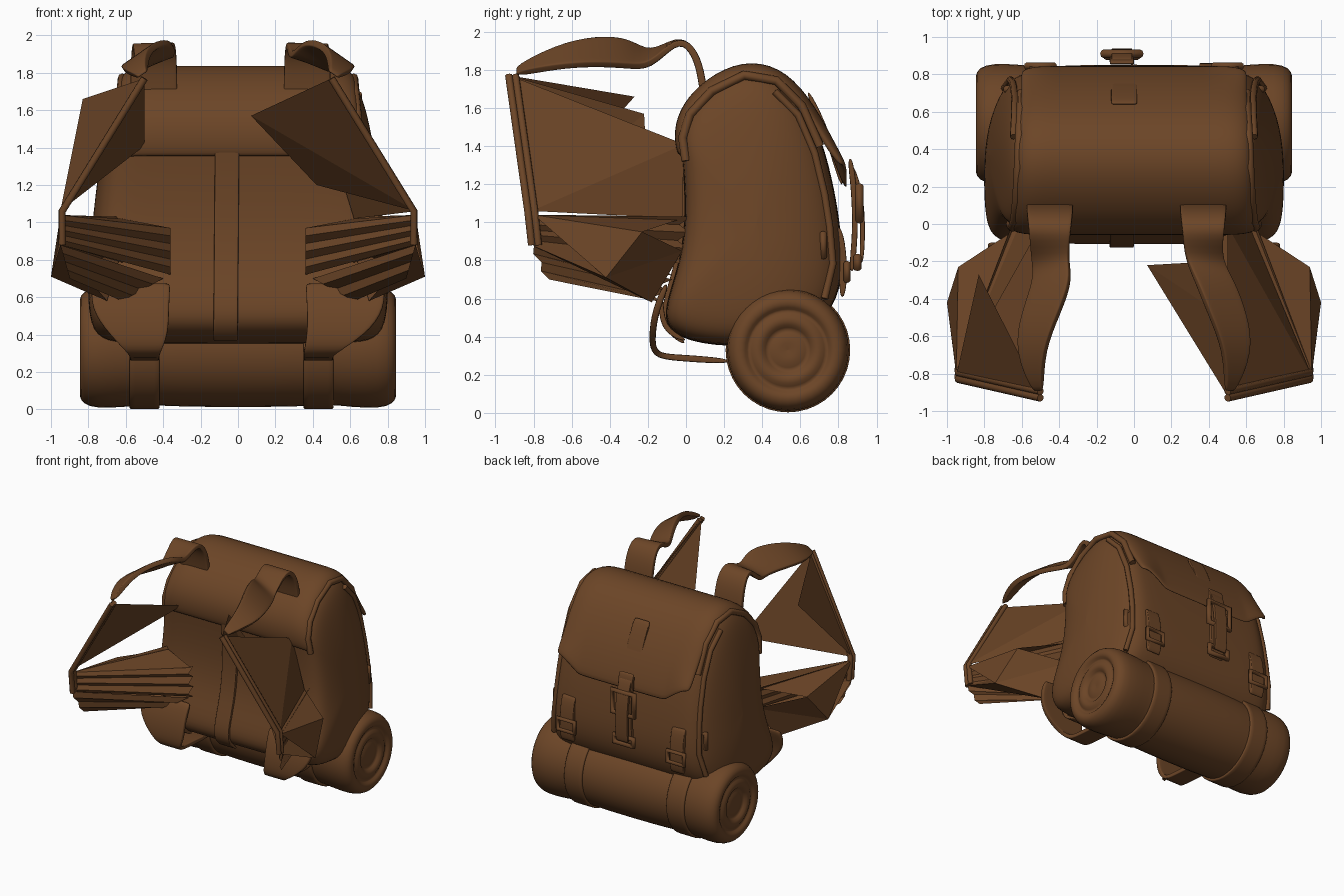
import bpy, math
from mathutils import Vector

cube = bpy.data.objects.get("Cube")
if cube:
    bpy.data.objects.remove(cube)

leather = bpy.data.materials.new("brown leather")
leather.use_nodes = True
BROWN = (0.15, 0.06, 0.02, 1)
leather.diffuse_color = BROWN
leather.node_tree.nodes["Principled BSDF"].inputs["Base Color"].default_value = BROWN


def add_mesh(name, verts, faces, smooth=True, thick=0, levels=0):
    mesh = bpy.data.meshes.new(name)
    mesh.from_pydata([tuple(v) for v in verts], [], faces)
    mesh.materials.append(leather)
    mesh.update()
    obj = bpy.data.objects.new(name, mesh)
    bpy.context.collection.objects.link(obj)
    for poly in mesh.polygons:
        poly.use_smooth = smooth
    if thick:
        mod = obj.modifiers.new("thickness", 'SOLIDIFY')
        mod.thickness = thick
        mod.offset = 0
    if levels:
        mod = obj.modifiers.new("soft", 'SUBSURF')
        mod.levels = mod.render_levels = levels


def grid(name, rows, closed=False, loop=False, **kw):
    """Skin equal-length rows of points; closed wraps each row, loop joins last to first."""
    n, m = len(rows[0]), len(rows)
    faces = []
    for i in range(m if loop else m - 1):
        for j in range(n if closed else n - 1):
            k, i2 = (j + 1) % n, (i + 1) % m
            faces.append((i * n + j, i2 * n + j, i2 * n + k, i * n + k))
    add_mesh(name, [p for r in rows for p in r], faces, **kw)


def ribbon(name, path, widths, thick=0.025, loop=False, levels=2, tilts=None):
    """Strap along a path, wide along x; tilts roll it about the y axis in degrees."""
    if not isinstance(widths, list):
        widths = [widths] * len(path)
    rows = []
    for p, w, a in zip(path, widths, tilts or [0] * len(path)):
        side = Vector((math.cos(math.radians(a)), 0, math.sin(math.radians(a)))) * w
        rows.append([Vector(p) + side * f for f in (-.5, -.47, .47, .5)])
    grid(name, rows, loop=loop, thick=thick, levels=levels)


def tube(name, path, radius, cyclic=False):
    curve = bpy.data.curves.new(name, 'CURVE')
    curve.dimensions = '3D'
    curve.bevel_depth = radius
    curve.bevel_resolution = 2
    curve.use_fill_caps = True
    spline = curve.splines.new('POLY')
    spline.points.add(len(path) - 1)
    for pt, co in zip(spline.points, path):
        pt.co = (*co, 1)
    spline.use_cyclic_u = cyclic
    curve.materials.append(leather)
    bpy.context.collection.objects.link(bpy.data.objects.new(name, curve))


def pleat(name, a_top, a_low, b_top, b_low, folds=6, depth=0.03):
    """Folded cloth running between two upright edges."""
    rows = []
    for i in range(folds + 1):
        t = i / folds
        push = Vector((0, depth * (-1) ** i, 0))
        rows.append([Vector(a_top).lerp(Vector(a_low), t) + push * 0.4,
                     Vector(b_top).lerp(Vector(b_low), t) + push])
    grid(name, rows, smooth=False)


# Side outline of the bag (y, z), from the front bottom round the back and over the top
OUTLINE = [(-.12, .46), (0, .37), (.3, .34), (.6, .38), (.78, .54), (.83, .75), (.81, .98),
           (.78, 1.17), (.72, 1.42), (.62, 1.65), (.48, 1.79), (.3, 1.82), (.12, 1.73),
           (0, 1.6), (-.04, 1.47), (-.02, 1.34), (0, 1.05), (-.03, .8), (-.1, .6)]
CENTRE = (.37, 1.0)
COUNT = len(OUTLINE)


def skin(i, x, scale=1, off=0):
    """Point on the bag at outline index i, pushed outward by off; narrower upward and behind."""
    y, z = OUTLINE[i % COUNT]
    dy, dz = y - CENTRE[0], z - CENTRE[1]
    k = scale + off / math.hypot(dy, dz)
    y, z = CENTRE[0] + dy * k, CENTRE[1] + dz * k
    narrow = (1 - .13 * (z - .6)) * (1 - .5 * max(0, y - .3) ** 2)
    return (x * narrow, y, z)


# Bag body
SIDE = [(.6, 1), (.7, .97), (.765, .88), (.8, .68), (.82, .35), (.822, .001)]
stations = [(-x, s) for x, s in reversed(SIDE)] + [(0, 1)] + SIDE
grid("bag_body", [[skin(i, x, s) for i in range(COUNT)] for x, s in stations],
     closed=True, levels=2)

# Lid flap wrapping over the top, with cut-off corners at the back
FLAP = [(.73, .93), (.7, .97), (.63, 1), (.5, 1), (.47, 1), (.2, 1)]
columns = [(-x, s) for x, s in FLAP] + [(0, 1)] + [(x, s) for x, s in reversed(FLAP)]
rows = []
for x, s in columns:
    row = [Vector(skin(i, x, s, .015)) for i in range(7, 16)]
    row[0].z += .13 * min(1, max(0, (abs(x) - .48) / .2))
    row[0].y += .05
    row[1].y += .03
    rows.append(row)
grid("lid_flap", rows, thick=.035, levels=2)

for s in (-1, 1):
    # Rolled rim of the flap and the side seams
    tube("flap_rim", [skin(i, s * .73, .93, .01) for i in range(8, 16)], .024)
    tube("side_seam", [skin(i, s * .76, .87) for i in range(4, 11)], .02)

# Centre strap down the front and over the lid's rear
ribbon("centre_strap", [skin(i, -.065, 1, .008) for i in range(14, COUNT + 2)], .13, .03)
ribbon("lid_strap", [skin(i, -.065, 1, .045) for i in range(9, 6, -1)], .14, .03)

# Closing strap with its buckle on the back
BX = -.065
ribbon("closing_strap", [(BX, .86, 1.34), (BX, .88, 1.2), (BX, .89, 1.0), (BX, .88, .85),
                         (BX, .87, .74)], .13, .03)
ribbon("strap_tail", [(BX, .87, 1.3), (BX, .92, 1.15), (BX, .93, .95), (BX, .92, .78)], .11, .025)


def frame(name, x, y, z, w, h, r):
    tube(name, [(x - w, y, z - h), (x + w, y, z - h), (x + w, y, z + h), (x - w, y, z + h)],
         r, True)


frame("main_buckle", BX, .91, 1.1, .1, .09, .022)
frame("strap_keeper", BX, .9, .79, .085, .03, .022)

# Bedroll turned about the x axis, with coiled ends
ROLL = [(.2, .322), (.4, .316), (.5, .308), (.6, .322), (.76, .33), (.83, .305), (.85, .26),
        (.84, .225), (.81, .21), (.845, .18), (.84, .13), (.8, .11), (.83, .08), (.82, .001)]
RY, RZ, SEG = .535, .33, 20


def circle(x, r):
    return [(x, RY + r * math.cos(a), RZ + r * math.sin(a))
            for a in (math.tau * k / SEG for k in range(SEG))]


ends = [(-x, r) for x, r in reversed(ROLL)] + ROLL
grid("bedroll", [circle(x, r) for x, r in ends], closed=True, levels=1)

for s, roll_x, strap_x in ((-1, -.5, -.45), (1, .43, .37)):
    # Bedroll strap, its hanging loop and its buckle
    ribbon("bedroll_strap", circle(roll_x, .32), .16, .025, loop=True, levels=1)
    ribbon("lower_strap", [(s * .57, -.1, .68), (s * .58, -.16, .54), (s * .53, -.18, .4),
                           (roll_x, -.17, .3), (roll_x, -.05, .29), (roll_x, .24, .27)],
           [.42, .42, .32, .16, .16, .16], .035)
    ribbon("lower_strap_inner", [(s * .5, -.13, .62), (s * .5, -.13, .44), (s * .5, 0, .38)],
           .18, .03)
    ribbon("back_tab", [(s * .5, .8, .98), (s * .5, .83, .8), (s * .5, .82, .6)], .12, .04)
    frame("tab_buckle", s * .5, .845, .74, .075, .045, .018)
    frame("side_buckle", s * .655, .72, .88, .03, .06, .02)

    # Shoulder strap arching and twisting forward
    a = -s * 35
    ribbon("shoulder_strap", [(strap_x, .1, 1.6), (strap_x, .08, 1.8), (strap_x, .03, 1.92),
                              (strap_x, -.05, 1.965), (strap_x, -.19, 1.84),
                              (s * .43, -.3, 1.89), (s * .5, -.48, 1.9),
                              (s * .56, -.68, 1.87), (s * .51, -.9, 1.79)],
           [.25, .25, .24, .22, .2, .24, .24, .18, .05], .04,
           tilts=[0, 0, 0, 0, a / 2, a, a, a, a])

    # Stretched strap sheets hanging from the tip
    tip = (s * .5, -.92, 1.77)
    knee = (s * .95, -.81, 1.06)
    root = (s * .5, -.01, 1.41)
    hip = (s * .62, -.02, 1.02)
    corner = (-.83, -.27, 1.66) if s < 0 else (.07, -.22, 1.57)
    add_mesh("strap_sheet", [tip, knee, root, corner], [(0, 1, 2), (0, 3, 1)], smooth=False)
    if s > 0:
        add_mesh("strap_fold", [knee, corner, (.42, -.2, 1.2), root, hip],
                 [(0, 1, 2), (0, 3, 4)], smooth=False)
    for d in (0, .035):
        tube("strap_edge", [(s * .5, -.93 + d, 1.77), (s * .94, -.83 + d, 1.06),
                            (s * .94, -.81 + d, .88)], .02)

    # Pleated lower bands running back to the bag
    heel = (s * .95, -.81, .88)
    shin = (s * .95, -.8, 1.04)
    pleat("pleated_band", shin, heel, (s * .36, -.1, .97), (s * .36, -.1, .72))
    pleat("outer_band", shin, heel, (s * .64, 0, 1.03), (s * .6, -.03, .78))
    pleat("lower_band", heel, (s * .9, -.73, .7), (s * .4, -.1, .7), (s * .62, -.15, .58), 4)
    add_mesh("band_wing", [shin, (s * .94, -.23, .95), hip, heel, (s, -.42, .71),
                           (s * .7, -.18, .58), (s * .62, -.02, .85), (s * .36, -.1, .97)],
             [(0, 1, 2), (3, 4, 6), (4, 5, 6), (3, 5, 4), (1, 4, 6), (0, 4, 1), (0, 2, 7)],
             smooth=False)
